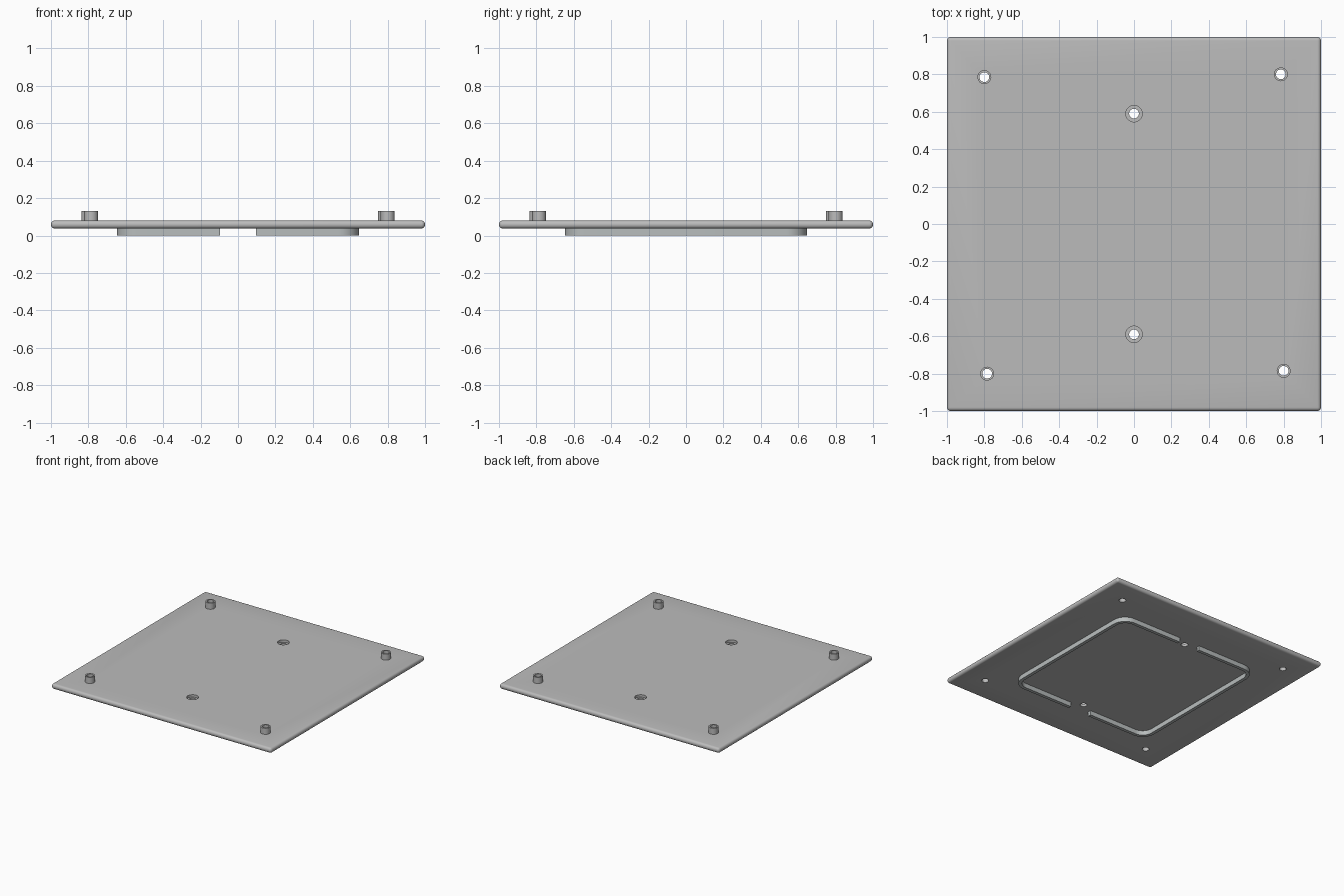
import bpy, bmesh, math

if "Cube" in bpy.data.objects:
    bpy.data.objects.remove(bpy.data.objects["Cube"], do_unlink=True)

BASE, TOP, BOSS_TOP = 0.037, 0.08, 0.13
HOLE = 0.026


def material(name, rgb):
    m = bpy.data.materials.new(name)
    m.use_nodes = True
    m.diffuse_color = (*rgb, 1)
    m.node_tree.nodes["Principled BSDF"].inputs["Base Color"].default_value = (*rgb, 1)
    return m


plate_grey = material("plate grey", (0.5, 0.5, 0.5))
seal_grey = material("seal grey", (0.48, 0.51, 0.51))


def make_object(name, bm, mat):
    bmesh.ops.recalc_face_normals(bm, faces=bm.faces)
    mesh = bpy.data.meshes.new(name)
    bm.to_mesh(mesh)
    bm.free()
    mesh.materials.append(mat)
    obj = bpy.data.objects.new(name, mesh)
    bpy.context.collection.objects.link(obj)
    return obj


def activate(obj):
    bpy.ops.object.select_all(action="DESELECT")
    obj.select_set(True)
    bpy.context.view_layer.objects.active = obj


def smooth(obj):
    activate(obj)
    bpy.ops.object.shade_smooth_by_angle(angle=math.radians(35))


def cylinder(bm, x, y, r, z0, z1):
    geo = bmesh.ops.create_cone(bm, cap_ends=True, segments=32,
                                radius1=r, radius2=r, depth=z1 - z0)
    bmesh.ops.translate(bm, verts=geo["verts"], vec=(x, y, (z0 + z1) / 2))


def sweep(bm, rings, closed):
    """Skin a list of cross-sections, capping the ends when open."""
    rings = [[bm.verts.new(p) for p in ring] for ring in rings]
    pairs = list(zip(rings, rings[1:]))
    if closed:
        pairs.append((rings[-1], rings[0]))
    else:
        bm.faces.new(rings[0])
        bm.faces.new(rings[-1])
    for a, b in pairs:
        for i in range(len(a)):
            j = (i + 1) % len(a)
            bm.faces.new((a[i], a[j], b[j], b[i]))


# Square plate with fully rounded rim
bm = bmesh.new()
bmesh.ops.create_cube(bm, size=1)
bmesh.ops.scale(bm, verts=bm.verts, vec=(2, 2, TOP - BASE))
bmesh.ops.translate(bm, verts=bm.verts, vec=(0, 0, (TOP + BASE) / 2))
bmesh.ops.bevel(bm, geom=bm.edges[:], offset=0.02, segments=5, profile=0.5, affect="EDGES")
plate = make_object("plate", bm, plate_grey)

# Corner holes follow a slightly rotated square
corners = []
for k in range(4):
    a = k * math.pi / 2 + math.pi / 4 + 0.0095
    corners.append((1.121 * math.cos(a), 1.121 * math.sin(a)))
centres = [(0, 0.59), (0, -0.59)]


def cut(name, points, r, z0, z1):
    bm = bmesh.new()
    for x, y in points:
        cylinder(bm, x, y, r, z0, z1)
    cutter = make_object(name, bm, plate_grey)
    cutter.hide_render = True
    mod = plate.modifiers.new(name, "BOOLEAN")
    mod.operation, mod.solver, mod.object = "DIFFERENCE", "EXACT", cutter
    activate(plate)
    bpy.ops.object.modifier_apply(modifier=name)
    bpy.data.objects.remove(cutter, do_unlink=True)


# Through holes, then the wider recesses of the two middle holes
cut("through_holes", corners + centres, HOLE, -0.1, 0.2)
cut("recesses", centres, 0.044, 0.06, 0.2)
smooth(plate)

# Hollow bosses above the corner holes
for k, (x, y) in enumerate(corners):
    bm = bmesh.new()
    section = [(HOLE, TOP), (0.037, TOP), (0.037, BOSS_TOP), (HOLE, BOSS_TOP)]
    rings = []
    for i in range(32):
        a = math.tau * i / 32
        rings.append([(x + r * math.cos(a), y + r * math.sin(a), z) for r, z in section])
    sweep(bm, rings, True)
    smooth(make_object("boss_%d" % (k + 1), bm, plate_grey))

# Two bracket-shaped ribs below, open at the middle of front and back
OUTER, RADIUS, WIDTH, GAP = 0.648, 0.11, 0.027, 0.095
for name, side in (("left_rib", 1), ("right_rib", -1)):
    c = OUTER - RADIUS
    path = [(GAP, -c, -math.pi / 2)]
    for cy, start in ((-c, -math.pi / 2), (c, 0)):
        path += [(c, cy, start + math.pi / 2 * i / 8) for i in range(9)]
    path.append((GAP, c, math.pi / 2))
    rings = []
    for x, y, a in path:
        rings.append([(side * (x + r * math.cos(a)), y + r * math.sin(a), z)
                      for r, z in ((RADIUS, 0), (RADIUS, 0.045),
                                   (RADIUS - WIDTH, 0.045), (RADIUS - WIDTH, 0))])
    bm = bmesh.new()
    sweep(bm, rings, False)
    smooth(make_object(name, bm, seal_grey))
